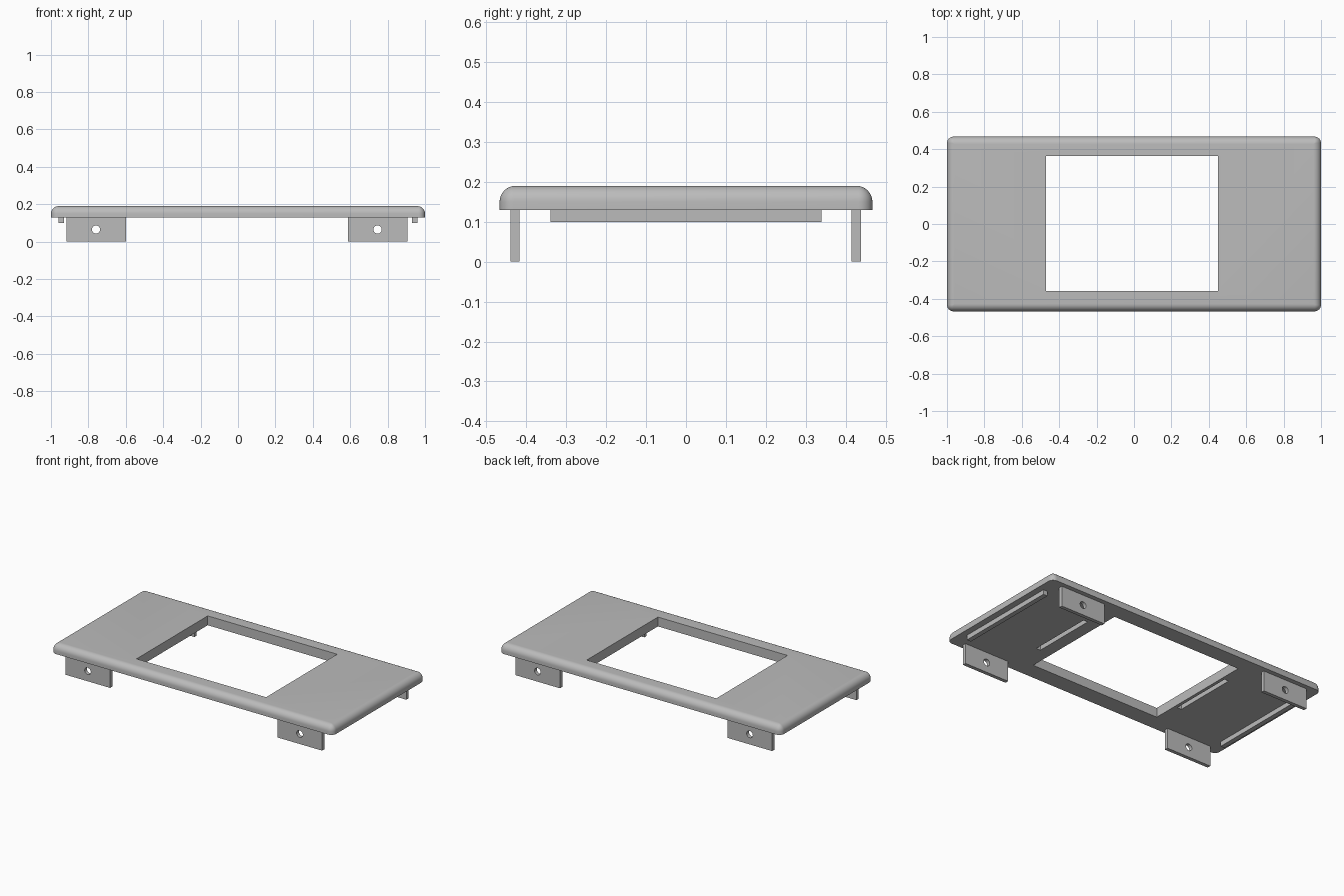
import bpy, bmesh, math
from mathutils import Matrix, Vector

if "Cube" in bpy.data.objects:
    bpy.data.objects.remove(bpy.data.objects["Cube"], do_unlink=True)

grey = bpy.data.materials.new("plain grey")
grey.use_nodes = True
COLOUR = (0.5, 0.5, 0.5, 1)
grey.diffuse_color = COLOUR
grey.node_tree.nodes["Principled BSDF"].inputs["Base Color"].default_value = COLOUR


def finish(name, bm):
    bmesh.ops.recalc_face_normals(bm, faces=bm.faces)
    mesh = bpy.data.meshes.new(name)
    bm.to_mesh(mesh)
    bm.free()
    mesh.materials.append(grey)
    obj = bpy.data.objects.new(name, mesh)
    bpy.context.collection.objects.link(obj)
    return obj


def box(name, x, y, z):
    bm = bmesh.new()
    size = Vector((x[1] - x[0], y[1] - y[0], z[1] - z[0]))
    centre = Vector((sum(x), sum(y), sum(z))) / 2
    bmesh.ops.create_cube(bm, size=1, matrix=Matrix.Translation(centre) @ Matrix.Diagonal(size.to_4d()))
    return finish(name, bm)


def cut(obj, cutter):
    cutter.hide_render = True
    mod = obj.modifiers.new("cut", "BOOLEAN")
    mod.operation = "DIFFERENCE"
    mod.solver = "EXACT"
    mod.object = cutter
    bpy.context.view_layer.objects.active = obj
    bpy.ops.object.modifier_apply(modifier=mod.name)
    bpy.data.objects.remove(cutter, do_unlink=True)


def smooth(obj):
    bpy.ops.object.select_all(action="DESELECT")
    obj.select_set(True)
    bpy.context.view_layer.objects.active = obj
    bpy.ops.object.shade_smooth_by_angle(angle=math.radians(30))


HALF_X, HALF_Y, UNDER, TOP = 1.0, 0.467, 0.13, 0.19
CORNER, FILLET, STEPS = 0.035, 0.04, 8


def ring(bm, inset, z):
    """Rounded rectangle whose corners sharpen as it is inset."""
    r = max(CORNER - inset, 0.0002)
    verts = []
    for q, (sx, sy) in enumerate([(1, 1), (-1, 1), (-1, -1), (1, -1)]):
        for i in range(STEPS + 1):
            a = (q + i / STEPS) * math.pi / 2
            verts.append(bm.verts.new((sx * (HALF_X - inset - r) + r * math.cos(a),
                                       sy * (HALF_Y - inset - r) + r * math.sin(a), z)))
    return verts


# Faceplate with a rounded rim
bm = bmesh.new()
rings = [ring(bm, 0, UNDER)]
for i in range(STEPS + 1):
    a = i / STEPS * math.pi / 2
    rings.append(ring(bm, FILLET * (1 - math.cos(a)), TOP - FILLET * (1 - math.sin(a))))
for low, high in zip(rings, rings[1:]):
    n = len(low)
    for i in range(n):
        bm.faces.new((low[i], low[(i + 1) % n], high[(i + 1) % n], high[i]))
bm.faces.new(rings[0])
bm.faces.new(rings[-1])
bmesh.ops.remove_doubles(bm, verts=bm.verts, dist=0.0005)
faceplate = finish("faceplate", bm)

# Display window and the two shallow slots beside it
cut(faceplate, box("window_cutter", (-0.47, 0.45), (-0.358, 0.364), (0, 0.4)))
for x in ((0.53, 0.56), (-0.52, -0.49)):
    cut(faceplate, box("slot_cutter", x, (-0.2, 0.22), (0.1, UNDER + 0.03)))
smooth(faceplate)

# Mounting tabs, each with a screw hole
for side, x in (("right", (-0.918, -0.6)), ("left", (0.588, 0.905))):
    for end, y in (("front", (-0.44, -0.417)), ("back", (0.415, 0.438))):
        tab = box(f"{end}_{side}_tab", x, y, (0, UNDER))
        bm = bmesh.new()
        place = Matrix.Translation((sum(x) / 2, sum(y) / 2, 0.065)) @ Matrix.Rotation(math.pi / 2, 4, "X")
        bmesh.ops.create_cone(bm, cap_ends=True, segments=24, radius1=0.022,
                              radius2=0.022, depth=0.1, matrix=place)
        cut(tab, finish("hole_cutter", bm))
        smooth(tab)

# Locating ridges under each end
for side, x in (("right", (-0.96, -0.93)), ("left", (0.93, 0.96))):
    box(f"{side}_ridge", x, (-0.34, 0.34), (0.1, UNDER))
